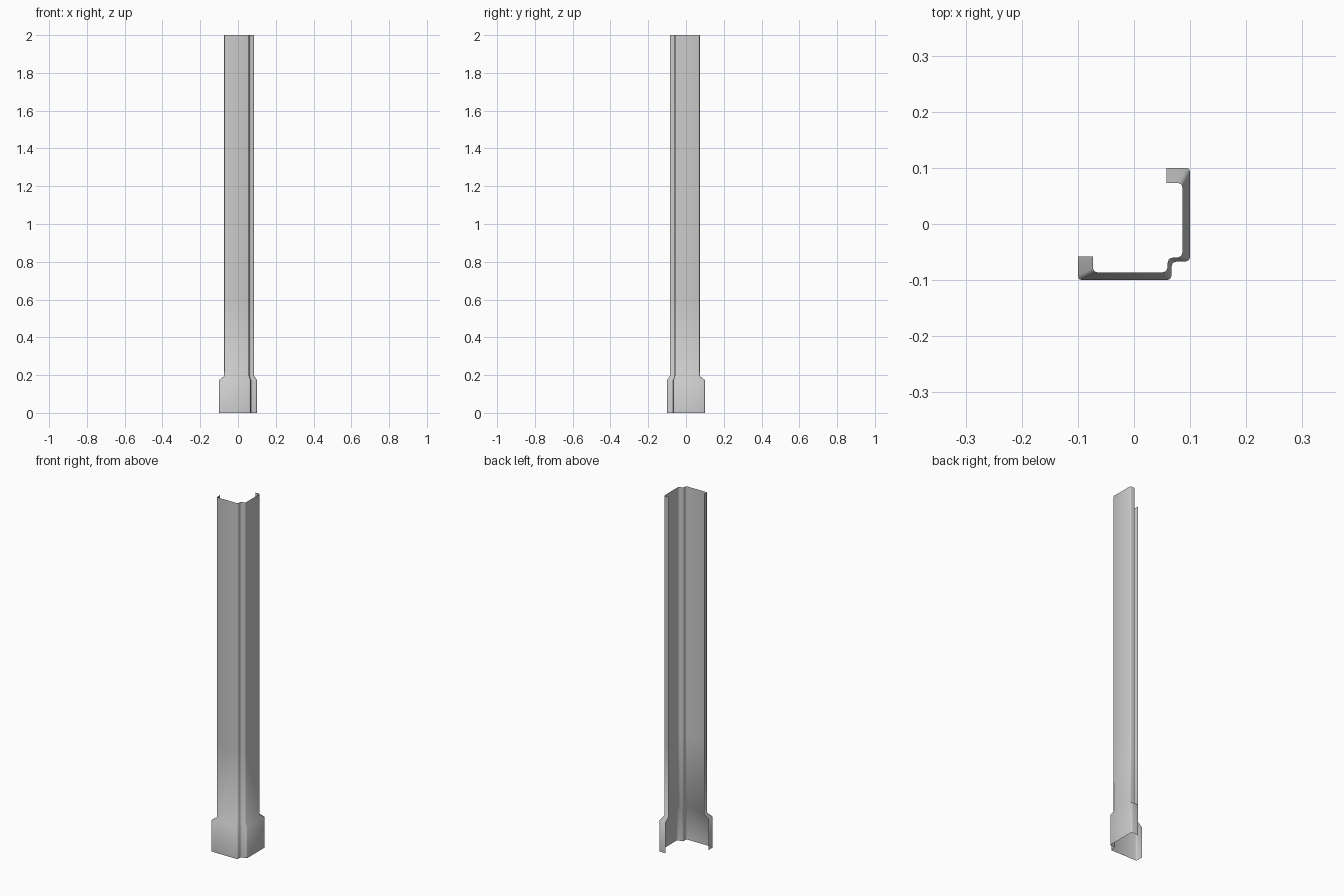
import bpy, bmesh

if "Cube" in bpy.data.objects:
    bpy.data.objects.remove(bpy.data.objects["Cube"])

# Half cross-sections, from the free lip to the recessed corner
WIDE = [(-0.1, -0.058), (-0.1, -0.093), (-0.098, -0.098), (-0.093, -0.1),
        (0.059, -0.1), (0.064, -0.098), (0.0665, -0.093), (0.0665, -0.077), (0.069, -0.070)]
SLIM = [(-0.073, -0.058), (-0.073, -0.079), (-0.071, -0.084), (-0.066, -0.086),
        (0.052, -0.086), (0.057, -0.084), (0.0595, -0.079), (0.0595, -0.070), (0.062, -0.0635)]


def full(half):
    # The column is symmetric across the diagonal y = -x
    return half + [(-y, -x) for x, y in reversed(half)]


# Open sheet lofted through the stacked cross-sections
bm = bmesh.new()
rings = []
for z, half in [(0, WIDE), (0.173, WIDE), (0.195, SLIM), (0.6, SLIM), (2, SLIM)]:
    rings.append([bm.verts.new((x, y, z)) for x, y in full(half)])
for low, high in zip(rings, rings[1:]):
    for i in range(len(low) - 1):
        bm.faces.new((low[i], low[i + 1], high[i + 1], high[i]))

mesh = bpy.data.meshes.new("corner_column_cover")
bm.to_mesh(mesh)
bm.free()
column = bpy.data.objects.new("corner_column_cover", mesh)
bpy.context.collection.objects.link(column)

# Soft shading along the folded sheet
bpy.context.view_layer.objects.active = column
column.select_set(True)
bpy.ops.object.shade_smooth()
